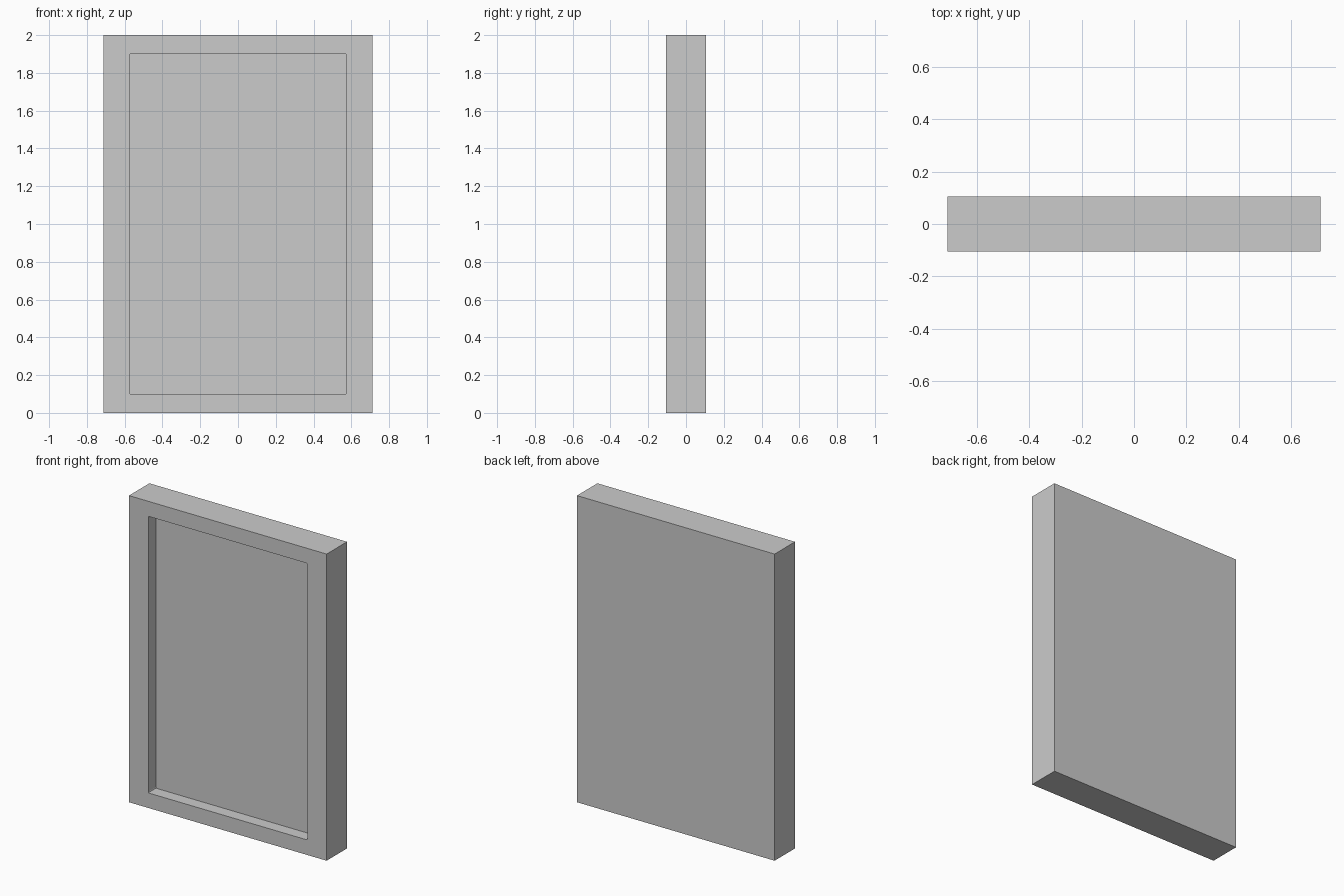
import bpy, bmesh

if "Cube" in bpy.data.objects:
    bpy.data.objects.remove(bpy.data.objects["Cube"])

W, D, H = 1.426, 0.21, 2.0             # outer slab
RW, RH, RD = 1.148, 1.804, 0.08        # front recess


def box(name, size, centre):
    bpy.ops.mesh.primitive_cube_add(size=1, location=centre)
    ob = bpy.context.object
    ob.name = name
    ob.scale = size
    bpy.ops.object.transform_apply(location=False, rotation=False, scale=True)
    return ob


# Slab body
panel = box("framed_panel", (W, D, H), (0, 0, H / 2))

# Recess cutter, its depth-wise edges slightly rounded
cutter = box("recess_cutter", (RW, RD * 2, RH), (0, -D / 2, H / 2))
bm = bmesh.new()
bm.from_mesh(cutter.data)
edges = [e for e in bm.edges if abs(e.verts[0].co.y - e.verts[1].co.y) > 0.01]
bmesh.ops.bevel(bm, geom=edges, offset=0.008, segments=2, profile=0.5, affect='EDGES')
bm.to_mesh(cutter.data)
bm.free()
cutter.hide_render = True
cutter.display_type = 'WIRE'

# Cut the recess into the front
mod = panel.modifiers.new("recess", 'BOOLEAN')
mod.operation = 'DIFFERENCE'
mod.solver = 'EXACT'
mod.object = cutter
bpy.context.view_layer.objects.active = panel
bpy.ops.object.modifier_apply(modifier=mod.name)
bpy.data.objects.remove(cutter, do_unlink=True)
